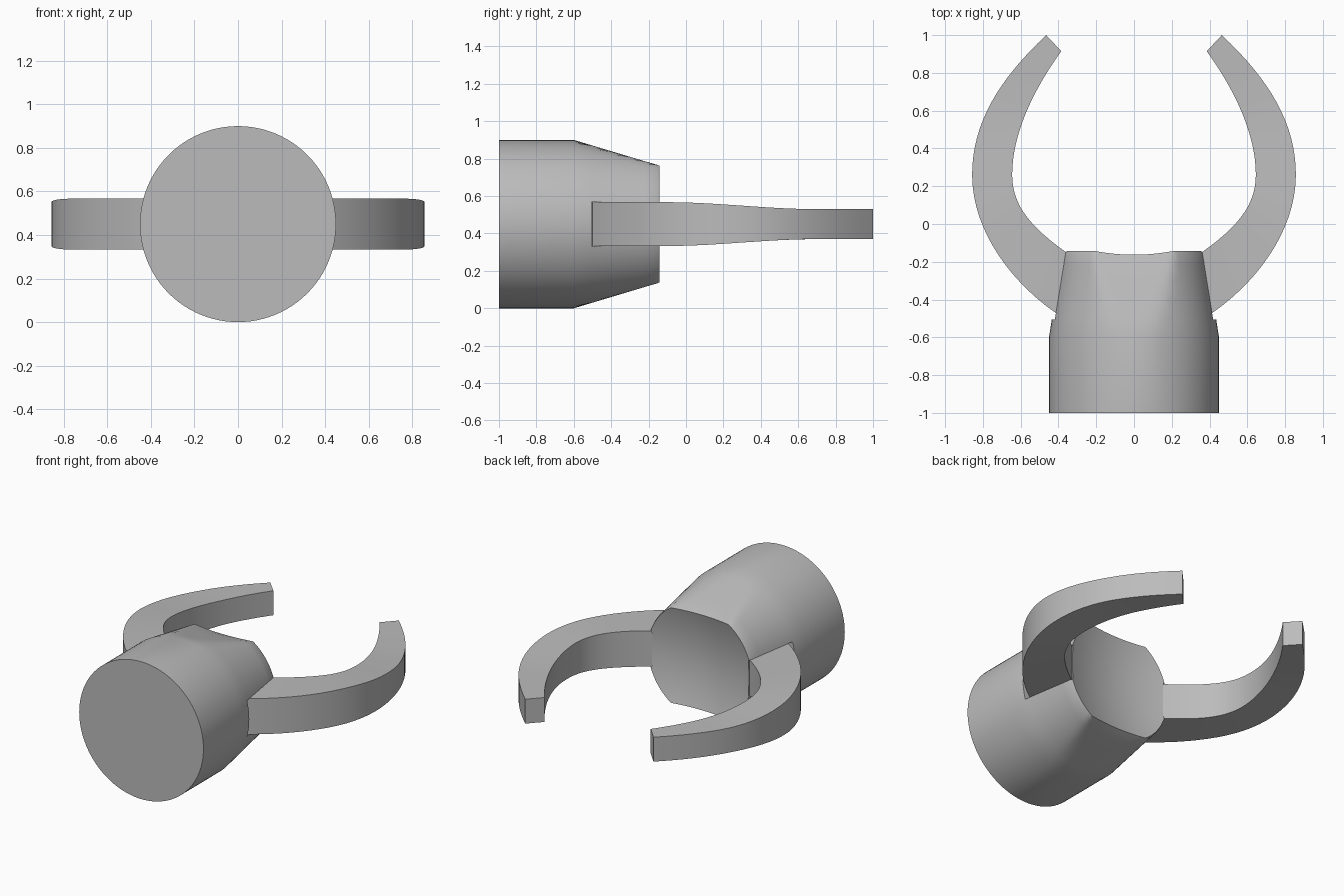
import bpy, bmesh, math
from mathutils import Vector

if "Cube" in bpy.data.objects:
    bpy.data.objects.remove(bpy.data.objects["Cube"])

ZC = 0.45  # height of the central axis
grey = bpy.data.materials.new("grey")
grey.diffuse_color = (0.5, 0.5, 0.5, 1)
grey.use_nodes = True
grey.node_tree.nodes["Principled BSDF"].inputs["Base Color"].default_value = grey.diffuse_color


def make(name, bm):
    bmesh.ops.recalc_face_normals(bm, faces=bm.faces)
    me = bpy.data.meshes.new(name)
    bm.to_mesh(me)
    bm.free()
    ob = bpy.data.objects.new(name, me)
    bpy.context.collection.objects.link(ob)
    me.materials.append(grey)
    return ob


def smooth(ob):
    bpy.ops.object.select_all(action='DESELECT')
    ob.select_set(True)
    bpy.context.view_layer.objects.active = ob
    bpy.ops.object.shade_smooth_by_angle(angle=math.radians(32))


def loft(bm, rings):
    rows = [[bm.verts.new(p) for p in r] for r in rings]
    n = len(rows[0])
    for a, b in zip(rows, rows[1:]):
        for i in range(n):
            bm.faces.new((a[i], a[(i + 1) % n], b[(i + 1) % n], b[i]))
    bm.faces.new(rows[0])
    bm.faces.new(rows[-1])


# Body: round base, slight cone with sloped flats above and below, dished end
SEG = 96


def section(y, shrink=0.0):
    t = max(0, (y + 0.6) / 0.45)
    r, h = 0.45 - 0.07 * t - shrink, 0.45 - 0.135 * t - shrink
    pts = []
    for i in range(SEG):
        a = 2 * math.pi * i / SEG
        pts.append((r * math.cos(a), max(-h, min(h, r * math.sin(a)))))
    return pts


def dish(x, z):
    return -0.208 + (x * x + z * z) / 2.15


rings = [[(x, y, ZC + z) for x, z in section(y)] for y in (-1, -0.6, -0.5, -0.4, -0.3, -0.22)]
rim = section(-0.155)
rings.append([(x, dish(x, z) - 0.012, ZC + z) for x, z in rim])
for f in (0.985, 0.96, 0.8, 0.6, 0.4, 0.2, 0.04):
    rings.append([(x * f, dish(x * f, z * f), ZC + z * f) for x, z in rim])
bm = bmesh.new()
loft(bm, rings)
body = make("body", bm)

# Side slots that receive the arms
bm = bmesh.new()
for s in (-1, 1):
    box = bmesh.ops.create_cube(bm, size=1)["verts"]
    for v in box:
        v.co = Vector((s * 0.6 + v.co.x * 0.5, -0.255 + v.co.y * 0.5, ZC + v.co.z * 0.236))
cutter = make("slot_cutter", bm)
cut = body.modifiers.new("slots", 'BOOLEAN')
cut.operation = 'DIFFERENCE'
cut.solver = 'EXACT'
cut.object = cutter
bpy.context.view_layer.objects.active = body
bpy.ops.object.modifier_apply(modifier=cut.name)
bpy.data.objects.remove(cutter)
smooth(body)


# Arms: curved claws that thin out toward the tips
def bezier(p, t):
    u = 1 - t
    w = (u ** 3, 3 * u * u * t, 3 * u * t * t, t ** 3)
    return [sum(k * q[i] for k, q in zip(w, p)) for i in (0, 1)]


outer = [[(.37, -.5), (.64, -.33), (.857, -.04), (.857, .26)],
         [(.857, .26), (.857, .53), (.72, .76), (.465, 1)]]
inner = [[(.33, -.17), (.55, -.02), (.645, .1), (.645, .26)],
         [(.645, .26), (.645, .47), (.54, .70), (.385, .915)]]


def half_height(y):
    t = max(0, min(1, (y + 0.1) / 0.8))
    return 0.117 - 0.037 * t * t * (3 - 2 * t)


N = 16
for side, name in ((1, "right_arm"), (-1, "left_arm")):
    rings = []
    for seg in (0, 1):
        for i in range(seg, N + 1):
            (ox, oy), (ix, iy) = bezier(outer[seg], i / N), bezier(inner[seg], i / N)
            ho, hi = half_height(oy), half_height(iy)
            rings.append([(side * ox, oy, ZC - ho), (side * ox, oy, ZC + ho),
                          (side * ix, iy, ZC + hi), (side * ix, iy, ZC - hi)])
    bm = bmesh.new()
    loft(bm, rings)
    smooth(make(name, bm))
